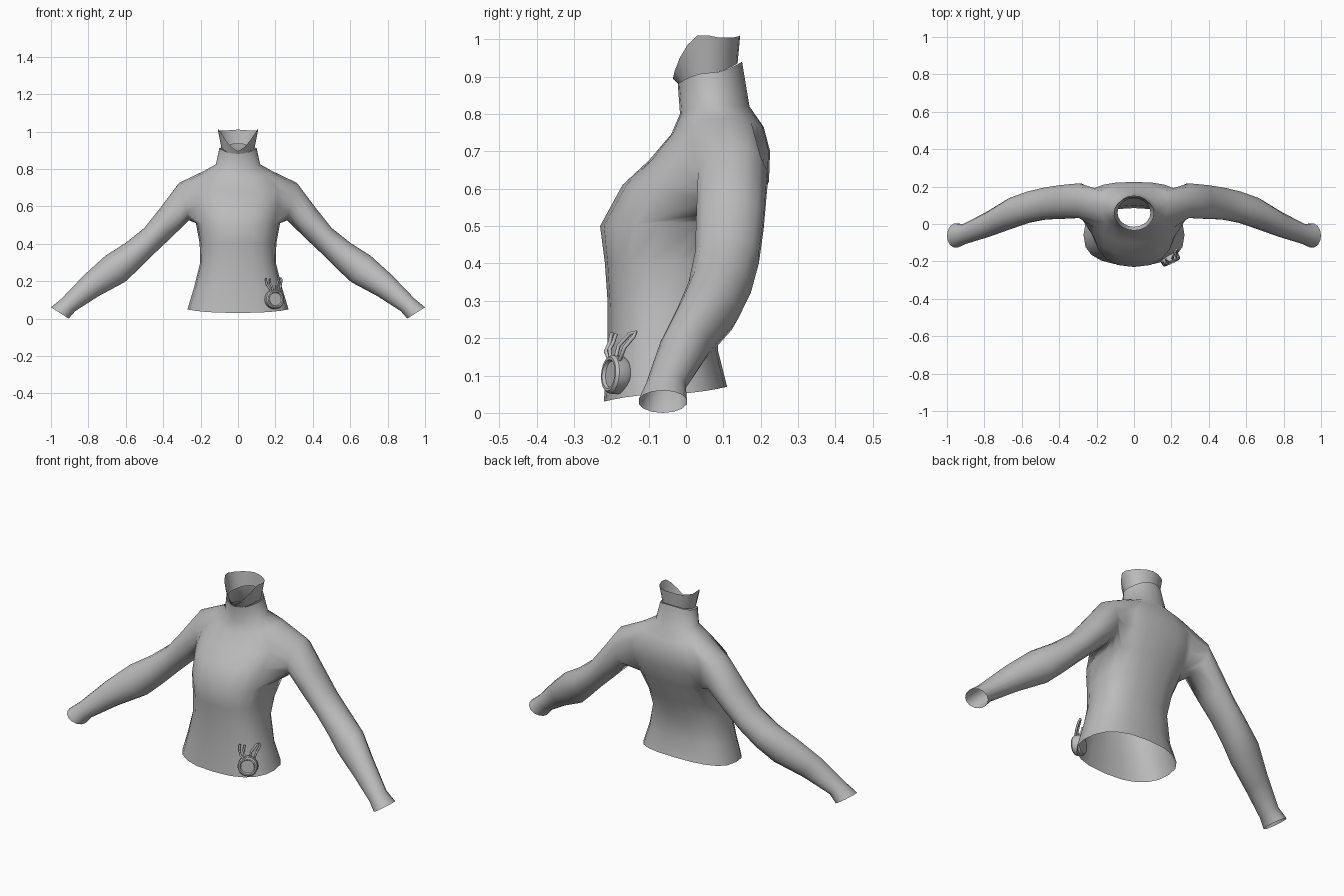
import bpy, bmesh, math
from mathutils import Vector

if "Cube" in bpy.data.objects:
    bpy.data.objects.remove(bpy.data.objects["Cube"])

grey = bpy.data.materials.new("cloth grey")
grey.diffuse_color = (0.5, 0.5, 0.5, 1)
grey.use_nodes = True
grey.node_tree.nodes["Principled BSDF"].inputs["Base Color"].default_value = grey.diffuse_color


def spow(v, p):
    return math.copysign(abs(v) ** p, v)


def finish(name, bm, mirror=False, angle=180):
    bmesh.ops.recalc_face_normals(bm, faces=bm.faces[:])
    me = bpy.data.meshes.new(name)
    bm.to_mesh(me)
    bm.free()
    ob = bpy.data.objects.new(name, me)
    bpy.context.collection.objects.link(ob)
    me.materials.append(grey)
    bpy.context.view_layer.objects.active = ob
    ob.select_set(True)
    if mirror:
        m = ob.modifiers.new("Mirror", 'MIRROR')
        m.merge_threshold = 0.0005
    bpy.ops.object.shade_smooth_by_angle(angle=math.radians(angle))
    ob.select_set(False)
    return ob


def half_ring(bm, zf, zs, zb, w, yf, ys, yb, p=0.8):
    """Front-to-back half loop; height and depth blend from front to side to back."""
    out = []
    for j in range(-5, 6):
        a = math.radians(18 * j)
        c, s = spow(math.cos(a), p), spow(math.sin(a), p)
        if abs(j) == 5:
            c = 0
        ye, ze = (yb, zb) if s > 0 else (yf, zf)
        t = abs(s)
        out.append(bm.verts.new((w * c, ys + (ye - ys) * t, zs + (ze - zs) * t * t)))
    return out


# Jumper body: hem, waist, chest, shoulders and neck
body = [
    (.03, .05, .07, .27, -.22, -.06, .11),
    (.15, .16, .17, .237, -.21, -.06, .085),
    (.30, .30, .30, .202, -.21, -.05, .10),
    (.40, .40, .40, .205, -.217, -.03, .14),
    (.50, .51, .52, .225, -.23, .04, .185),
    (.61, .61, .62, .25, -.17, .10, .222),
    (.675, .70, .70, .25, -.10, .13, .225),
    (.745, .79, .765, .18, -.04, .11, .208),
    (.80, .825, .82, .118, -.016, .075, .17, 1),
    (.88, .91, .94, .10, -.022, .06, .15, 1),
]
bm = bmesh.new()
rings = [half_ring(bm, *r) for r in body]
for i in range(len(rings) - 1):
    for j in range(10):
        if 4 <= i <= 6 and 3 <= j <= 6:   # armhole
            continue
        bm.faces.new((rings[i][j], rings[i][j + 1], rings[i + 1][j + 1], rings[i + 1][j]))

# Sleeve joined to the armhole: top x, z, bottom x, z, front y, back y
sleeve = [
    (.315, .725, .262, .525, .03, .22),
    (.42, .585, .36, .43, .025, .21),
    (.50, .485, .45, .345, .022, .197),
    (.60, .405, .53, .265, .005, .175),
    (.71, .335, .605, .195, -.025, .14),
    (.82, .235, .745, .12, -.07, .065),
    (.945, .105, .87, .04, -.108, .0),
    (1.0, .06, .905, .0, -.128, .004),
]
prev = ([rings[4][j] for j in range(3, 8)] + [rings[5][7], rings[6][7]]
        + [rings[7][j] for j in range(7, 2, -1)] + [rings[6][3], rings[5][3]])
for tx, tz, bx, bz, yf, yb in sleeve:
    mid = Vector(((tx + bx) / 2, (yf + yb) / 2, (tz + bz) / 2))
    up = Vector((tx - bx, 0, tz - bz)) / 2
    cur = []
    for k in range(14):
        t = (k - 2) * math.tau / 14
        cur.append(bm.verts.new(mid - up * math.cos(t) + Vector((0, math.sin(t) * (yb - yf) / 2, 0))))
    for k in range(14):
        n = (k + 1) % 14
        bm.faces.new((prev[k], prev[n], cur[n], cur[k]))
    prev = cur
finish("jumper", bm, mirror=True)

# Flared collar, dipping at the front
bm = bmesh.new()
lo = half_ring(bm, .875, .91, .935, .088, -.015, .06, .138, 1)
hi = half_ring(bm, .895, 1.0, 1.008, .108, -.035, .06, .145, 1)
for j, v in enumerate(hi):
    v.co.z = (.895, .915, .95, .985, 1.01, 1.01, 1.005, 1.005, 1.005, 1.008, 1.01)[j]
for j in range(10):
    bm.faces.new((lo[j], lo[j + 1], hi[j + 1], hi[j]))
finish("collar", bm, mirror=True)

# Round hip badge with a raised rim, turned outward
normal = Vector((.42, -.9, .08)).normalized()
rot = normal.to_track_quat('Z', 'Y')
centre = Vector((.197, -.195, .103))
bm = bmesh.new()
prev = None
for r, h in ((.046, -.03), (.052, -.018), (.052, .006), (.046, .014), (.039, .014), (.035, .006)):
    cur = [bm.verts.new(centre + rot @ Vector((r * math.cos(a), r * math.sin(a), h)))
           for a in (k * math.tau / 20 for k in range(20))]
    if prev:
        for k in range(20):
            n = (k + 1) % 20
            bm.faces.new((prev[k], prev[n], cur[n], cur[k]))
    else:
        bm.faces.new(cur)
    prev = cur
bm.faces.new(prev)
finish("badge", bm, angle=35)


def cord(name, points, closed):
    cu = bpy.data.curves.new(name, 'CURVE')
    cu.dimensions = '3D'
    cu.bevel_depth = .0055
    cu.bevel_resolution = 1
    cu.use_fill_caps = True
    sp = cu.splines.new('POLY')
    sp.points.add(len(points) - 1)
    for p, co in zip(sp.points, points):
        p.co = (*co, 1)
    sp.use_cyclic_u = closed
    cu.materials.append(grey)
    bpy.context.collection.objects.link(bpy.data.objects.new(name, cu))


# Cords rising from the badge: one loop and two loose ends
cord("cord_loop", [(.205, -.19, .14), (.207, -.18, .18), (.218, -.15, .212), (.228, -.135, .216),
                   (.234, -.14, .205), (.228, -.165, .175), (.225, -.178, .14)], True)
cord("cord_end_left", [(.182, -.205, .14), (.166, -.215, .165), (.152, -.205, .185), (.15, -.198, .215)], False)
cord("cord_end_right", [(.19, -.20, .14), (.182, -.205, .17), (.172, -.195, .188), (.172, -.187, .212)], False)
